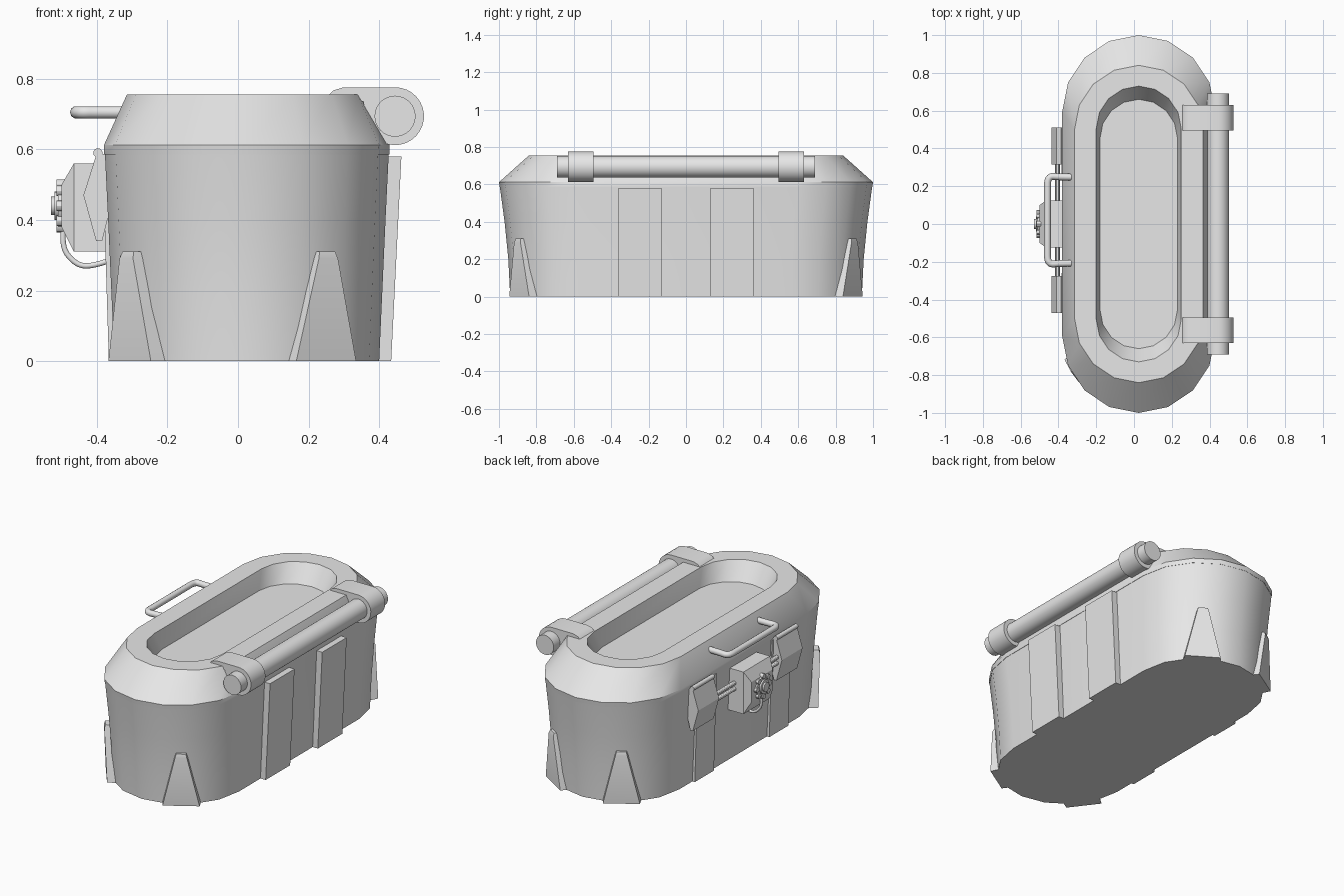
import bpy, bmesh, math
from mathutils import Vector

cube = bpy.data.objects.get("Cube")
if cube:
    bpy.data.objects.remove(cube)

GREY = (0.8, 0.8, 0.8, 1)
mat = bpy.data.materials.new("plain grey")
mat.use_nodes = True
mat.diffuse_color = GREY
mat.node_tree.nodes["Principled BSDF"].inputs["Base Color"].default_value = GREY


def finish(obj, angle=30):
    obj.data.materials.clear()
    obj.data.materials.append(mat)
    bpy.ops.object.select_all(action='DESELECT')
    obj.select_set(True)
    bpy.context.view_layer.objects.active = obj
    if obj.type == 'CURVE':
        bpy.ops.object.convert(target='MESH')
    bpy.ops.object.shade_smooth_by_angle(angle=math.radians(angle))
    return bpy.context.object


def loft(name, rings):
    """Skin a list of equal-length point rings and cap both ends."""
    bm = bmesh.new()
    loops = [[bm.verts.new(p) for p in ring] for ring in rings]
    n = len(loops[0])
    for a, b in zip(loops, loops[1:]):
        for i in range(n):
            j = (i + 1) % n
            bm.faces.new((a[i], a[j], b[j], b[i]))
    bm.faces.new(loops[0][::-1])
    bm.faces.new(loops[-1])
    bmesh.ops.recalc_face_normals(bm, faces=bm.faces)
    me = bpy.data.meshes.new(name)
    bm.to_mesh(me)
    bm.free()
    obj = bpy.data.objects.new(name, me)
    bpy.context.collection.objects.link(obj)
    return finish(obj)


def prism(name, profile, y0, y1):
    """Extrude an x-z profile along y."""
    return loft(name, [[(x, y, z) for x, z in profile] for y in (y0, y1)])


def rod(name, start, end, r, sides=32):
    a, b = Vector(start), Vector(end)
    q = (b - a).to_track_quat('Z', 'Y')
    circle = [q @ Vector((r * math.cos(t), r * math.sin(t), 0))
              for t in (math.tau * i / sides for i in range(sides))]
    return loft(name, [[c + p for c in circle] for p in (a, b)])


def tube(name, points, r):
    cu = bpy.data.curves.new(name, 'CURVE')
    cu.dimensions = '3D'
    cu.bevel_depth = r
    cu.bevel_resolution = 3
    cu.use_fill_caps = True
    sp = cu.splines.new('NURBS')
    sp.points.add(len(points) - 1)
    for p, co in zip(sp.points, points):
        p.co = (*co, 1)
    sp.use_endpoint_u = True
    sp.order_u = 3
    obj = bpy.data.objects.new(name, cu)
    bpy.context.collection.objects.link(obj)
    return finish(obj, 60)


CX = 0.025


def stadium(z, r, end):
    """Long rounded ring: half width r, half length end."""
    pts = []
    for s in (1, -1):
        for i in range(9):
            t = math.pi * i / 8
            pts.append((CX + s * r * math.cos(t),
                        s * (end - r + r * math.sin(t)), z))
    return pts


# Tub and lid with a sunken tray
loft("tub_body", [stadium(0, .375, .94), stadium(.2, .384, .95),
                  stadium(.4, .393, .97), stadium(.585, .402, .995)])
loft("lid", [stadium(.585, .404, .996), stadium(.612, .405, 1),
             stadium(.755, .34, .84), stadium(.755, .225, .73),
             stadium(.65, .205, .66)])


# Tapered feet, the front left one turned further to the side
def foot(name, x, y, degrees):
    a = math.radians(degrees)
    sx, sy = math.copysign(1, x - CX), math.copysign(1, y)
    out = Vector((math.sin(a) * sx, math.cos(a) * sy, 0))
    side = Vector((math.cos(a) * sx, -math.sin(a) * sy, 0))

    def ring(shift, z, front, back, depth):
        c = Vector((x, y, z)) + out * shift
        return [c + side * front, c - side * front,
                c - side * back - out * depth, c + side * back - out * depth]

    loft(name, [ring(0, 0, .1, .11, .12), ring(.012, .29, .032, .042, .1),
                ring(.006, .31, .026, .036, .09)])


foot("front_left_foot", .25, -.892, 32)
foot("back_left_foot", .25, .892, 32)
foot("back_right_foot", -.2, .892, 32)
foot("front_right_foot", -.307, -.798, 53)

# Side plates
for s in (1, -1):
    prism("left_plate", [(.36, 0), (.434, 0), (.463, .58), (.39, .58)], s * .13, s * .36)
    prism("right_plate", [(-.33, 0), (-.366, 0), (-.384, .58), (-.34, .58)],
          s * .26, s * .44)

# Hinge bar with brackets
BX, BZ, BR = .445, .694, .082
rod("hinge_bar", (BX, -.69, BZ), (BX, .69, BZ), .058)
arc = [(BX + BR * math.cos(t), BZ + BR * math.sin(t))
       for t in (math.pi / 2 - math.pi * 1.35 * i / 20 for i in range(21))]
for s in (1, -1):
    prism("hinge_bracket", arc + [(.355, .735), (.26, .735), (.255, .752),
                                  (.27, .767), (.3, .776)], s * .495, s * .63)

# Carry handle
MY, HZ = .02, .705
half = [(-.31, .228), (-.39, .228), (-.458, .235), (-.458, .14), (-.458, .08)]
path = half + [(x, -y) for x, y in half[::-1]]
tube("carry_handle", [(x, MY + y, HZ) for x, y in path], .018)

# Latch plates with pins, joined to the lock by twin rods
for s in (1, -1):
    prism("latch_plate", [(-.37, .585), (-.4, .59), (-.438, .47), (-.402, .34),
                          (-.385, .34), (-.365, .42)], MY + s * .295, MY + s * .49)
    rod("latch_pin", (-.397, MY + s * .295, .59), (-.397, MY + s * .49, .59), .013, 16)
for z in (.445, .48):
    rod("latch_rod", (-.405, MY - .32, z), (-.405, MY + .32, z), .012, 12)


# Lock box
def lock_ring(x, w, z0, z1):
    return [(x, w, z0), (x, w, z1), (x, -w, z1), (x, -w, z0)]


loft("lock_box", [lock_ring(-.36, .125, .31, .56), lock_ring(-.465, .125, .31, .56),
                  lock_ring(-.5, .1, .38, .5)])

# Dial with a ring of studs
DZ = .44
rod("dial_plate", (-.49, 0, DZ), (-.51, 0, DZ), .06, 24)
rod("dial_collar", (-.5, 0, DZ), (-.52, 0, DZ), .04, 24)
rod("dial_hub", (-.5, 0, DZ), (-.53, 0, DZ), .026, 24)
for i in range(8):
    t = math.tau * i / 8
    y, z = .06 * math.cos(t), DZ + .06 * math.sin(t)
    rod("dial_stud", (-.49, y, z), (-.515, y, z), .015, 12)

# Cable looping under the lock
tube("lock_cable", [(-.49, 0, .4), (-.505, 0, .33), (-.46, 0, .272),
                    (-.41, 0, .268), (-.35, 0, .29)], .008)
